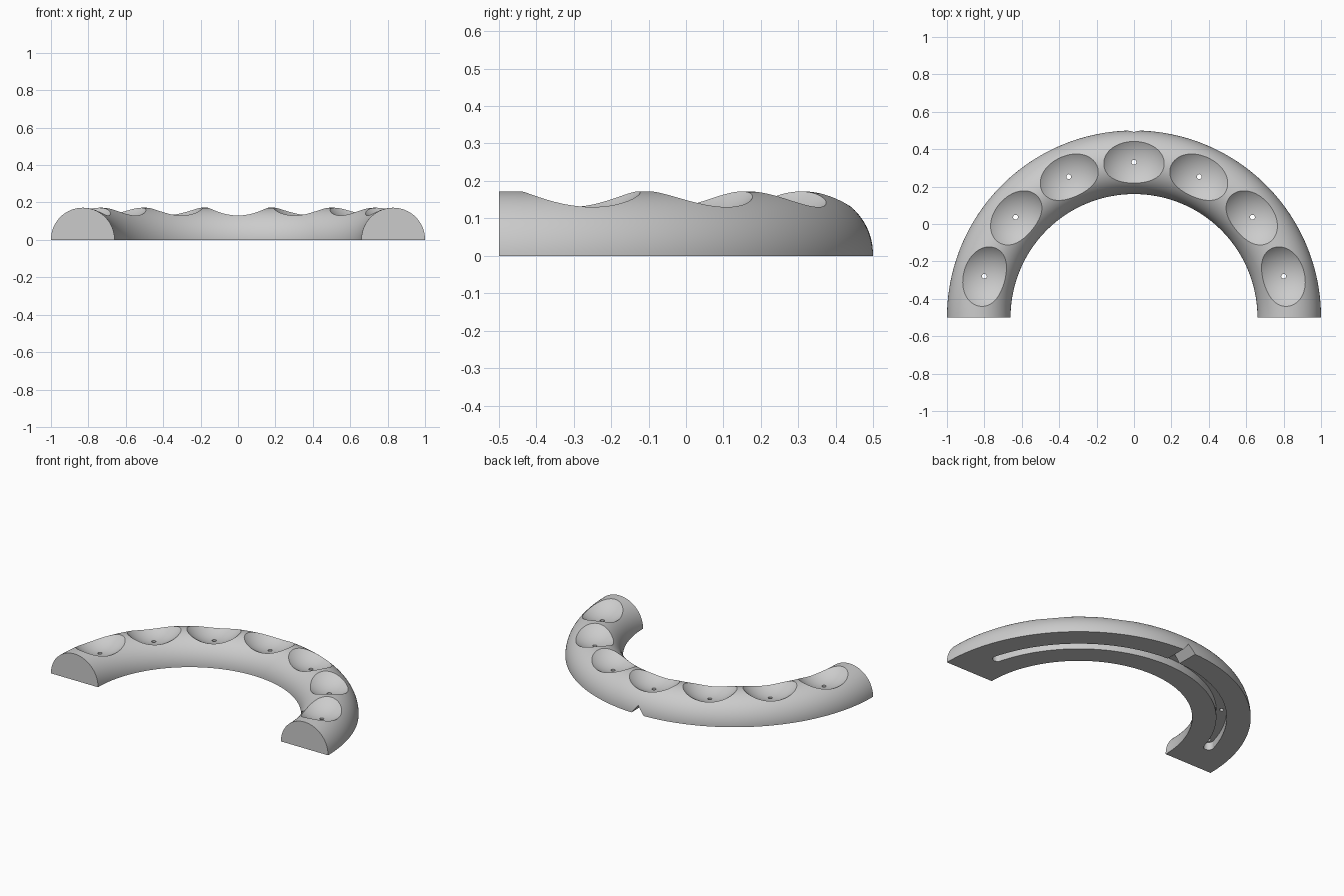
import bpy, bmesh
from math import sin, cos, pi, radians, asin
from mathutils import Matrix, Vector

if "Cube" in bpy.data.objects:
    bpy.data.objects.remove(bpy.data.objects["Cube"], do_unlink=True)

CENTRE_Y = -0.5      # arch centre
MAJOR, MINOR = 0.83, 0.17
LIFT = 0.002         # height of the round section's centre

grey = bpy.data.materials.new("light grey")
grey.use_nodes = True
COLOUR = (0.6, 0.6, 0.6, 1)
grey.diffuse_color = COLOUR
grey.node_tree.nodes["Principled BSDF"].inputs["Base Color"].default_value = COLOUR


def add_object(name, bm):
    bmesh.ops.recalc_face_normals(bm, faces=bm.faces)
    mesh = bpy.data.meshes.new(name)
    bm.to_mesh(mesh)
    bm.free()
    mesh.materials.append(grey)
    obj = bpy.data.objects.new(name, mesh)
    bpy.context.collection.objects.link(obj)
    return obj


def sweep(name, profile, start, end, steps):
    """Sweep a closed (radius, height) profile round the arch centre."""
    bm = bmesh.new()
    rings = []
    for i in range(steps + 1):
        a = radians(start + (end - start) * i / steps)
        rings.append([bm.verts.new((r * cos(a), CENTRE_Y + r * sin(a), z)) for r, z in profile])
    n = len(profile)
    for r0, r1 in zip(rings, rings[1:]):
        for j in range(n):
            k = (j + 1) % n
            bm.faces.new((r0[j], r0[k], r1[k], r1[j]))
    bm.faces.new(rings[0])
    bm.faces.new(rings[-1])
    return add_object(name, bm)


def on_arch(degrees, z):
    a = radians(degrees)
    return Matrix.Translation((MAJOR * cos(a), CENTRE_Y + MAJOR * sin(a), z))


def cylinder(name, degrees, radius, bottom, top, sides):
    bm = bmesh.new()
    bmesh.ops.create_cone(bm, cap_ends=True, segments=sides, radius1=radius, radius2=radius,
                          depth=top - bottom, matrix=on_arch(degrees, (top + bottom) / 2))
    return add_object(name, bm)


def cut(target, cutter):
    mod = target.modifiers.new("cut", "BOOLEAN")
    mod.operation = "DIFFERENCE"
    mod.solver = "EXACT"
    mod.object = cutter
    bpy.context.view_layer.objects.active = target
    bpy.ops.object.modifier_apply(modifier=mod.name)
    bpy.data.objects.remove(cutter, do_unlink=True)


# Half-round arch body with a flat underside
low = -asin(LIFT / MINOR)
STEPS = 48
section = []
for i in range(STEPS + 1):
    t = low + (pi - 2 * low) * i / STEPS
    section.append((MAJOR + MINOR * cos(t), max(0, LIFT + MINOR * sin(t))))
body = sweep("arch_body", section, 0, 180, 128)

# Seven round dimples, each with a small through hole
END_ANGLE = 15.4
dimple_angles = [END_ANGLE + (180 - 2 * END_ANGLE) * i / 6 for i in range(7)]
for a in dimple_angles:
    bm = bmesh.new()
    bmesh.ops.create_uvsphere(bm, u_segments=64, v_segments=48, radius=0.219,
                              matrix=on_arch(a, 0.319))
    cut(body, add_object("dimple_cutter", bm))

# Curved channel under the arch with rounded ends
HALF, DEPTH = 0.03, 0.05
channel = [(MAJOR - HALF, -0.05), (MAJOR + HALF, -0.05), (MAJOR + HALF, DEPTH), (MAJOR - HALF, DEPTH)]
cut(body, sweep("channel_cutter", channel, END_ANGLE, 180 - END_ANGLE, 96))
for a in (END_ANGLE, 180 - END_ANGLE):
    cut(body, cylinder("channel_end_cutter", a, HALF, -0.05, DEPTH, 32))

for a in dimple_angles:
    cut(body, cylinder("hole_cutter", a, 0.013, 0.02, 0.2, 24))

# V-shaped outlet from the channel to the back
bm = bmesh.new()
tri = [bm.verts.new((x, CENTRE_Y + MAJOR, z)) for x, z in ((-0.09, -0.055), (0.09, -0.055), (0, 0.055))]
face = bm.faces.new(tri)
moved = bmesh.ops.extrude_face_region(bm, geom=[face])["geom"]
bmesh.ops.translate(bm, vec=Vector((0, 0.3, 0)),
                    verts=[v for v in moved if isinstance(v, bmesh.types.BMVert)])
if face.is_valid and len(bm.faces) == 4:
    bm.faces.new(tri)
cut(body, add_object("outlet_cutter", bm))

# Smooth shading with crisp rims
bpy.ops.object.select_all(action="DESELECT")
body.select_set(True)
bpy.context.view_layer.objects.active = body
bpy.ops.object.shade_smooth_by_angle(angle=radians(25))
